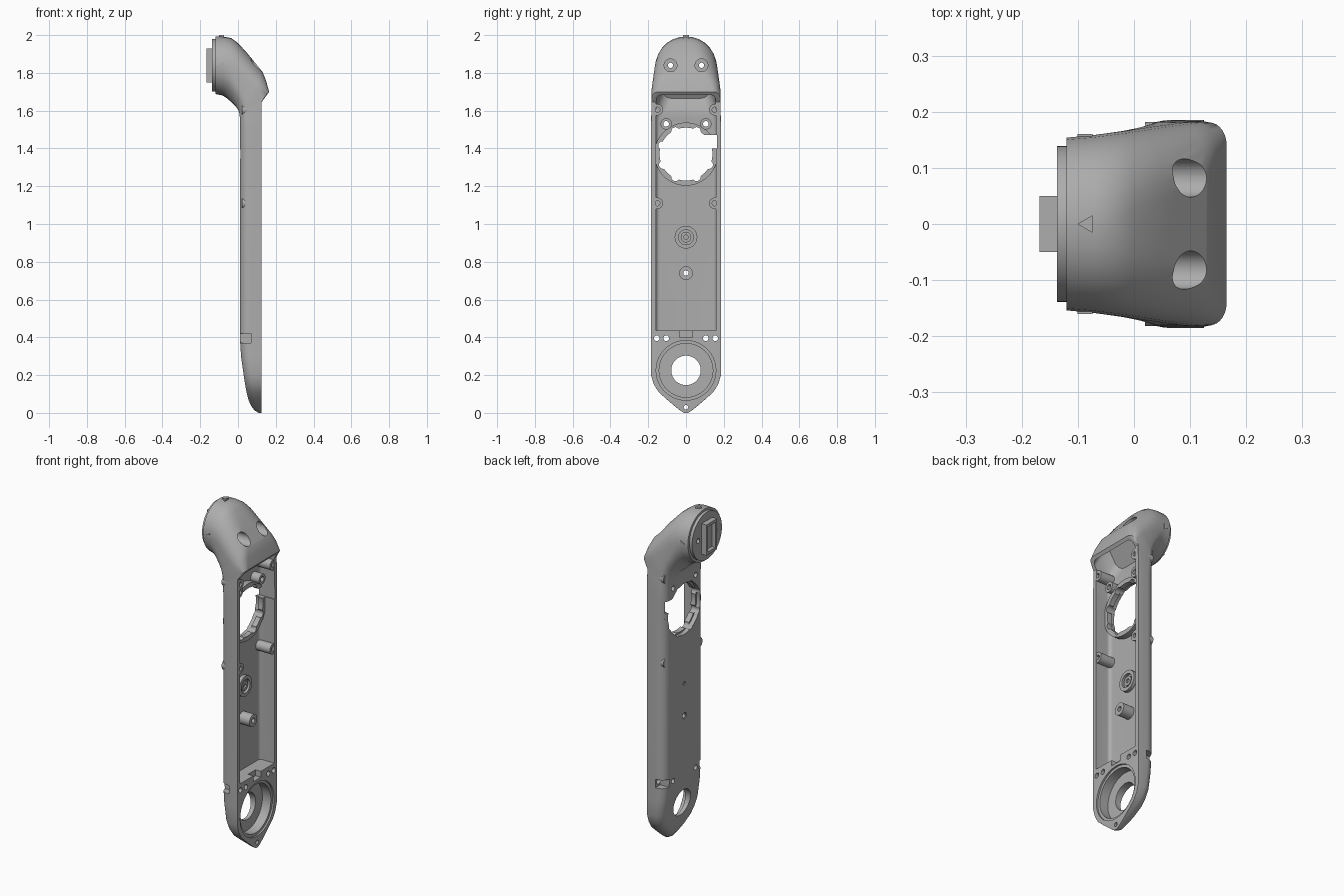
import bpy, bmesh, math
from mathutils import Matrix, Vector

if "Cube" in bpy.data.objects:
    bpy.data.objects.remove(bpy.data.objects["Cube"], do_unlink=True)

grey = bpy.data.materials.new("grey_plastic")
grey.use_nodes = True
COLOUR = (0.42, 0.42, 0.42, 1)
grey.diffuse_color = COLOUR
grey.node_tree.nodes["Principled BSDF"].inputs["Base Color"].default_value = COLOUR


def finish(name, bm):
    bmesh.ops.recalc_face_normals(bm, faces=bm.faces)
    mesh = bpy.data.meshes.new(name)
    bm.to_mesh(mesh)
    bm.free()
    mesh.materials.append(grey)
    ob = bpy.data.objects.new(name, mesh)
    bpy.context.collection.objects.link(ob)
    return ob


def section(tx, tz, bx, bz, w, rt, rb, n=8):
    """Rounded rectangle spanning from (bx, bz) to (tx, tz), half width w."""
    low, high = Vector((bx, 0, bz)), Vector((tx, 0, tz))
    size = (high - low).length
    axis = (high - low) / size
    half = size / 2
    rt, rb = min(rt, w * .98, half * .98), min(rb, w * .98, size * .9)
    rb = min(rb, size - rt - .0005)
    pts = []
    for i, (su, sv, r) in enumerate(((1, 1, rt), (-1, 1, rb), (-1, -1, rb), (1, -1, rt))):
        for k in range(n):
            a = math.pi / 2 * (i + k / (n - 1))
            u = su * (half - r) + r * math.cos(a)
            v = sv * (w - r) + r * math.sin(a)
            pts.append(low + axis * (half + u) + Vector((0, v, 0)))
    return pts


def loft(name, sections):
    bm = bmesh.new()
    rings = [[bm.verts.new(p) for p in section(*s)] for s in sections]
    for a, b in zip(rings, rings[1:]):
        for i in range(len(a)):
            j = (i + 1) % len(a)
            bm.faces.new((a[i], a[j], b[j], b[i]))
    bm.faces.new(rings[0])
    bm.faces.new(rings[-1])
    return finish(name, bm)


def rod(name, y, z, x0, x1, r, sides=48):
    bm = bmesh.new()
    m = Matrix.Translation(((x0 + x1) / 2, y, z)) @ Matrix.Rotation(math.pi / 2, 4, 'Y')
    bmesh.ops.create_cone(bm, cap_ends=True, segments=sides, radius1=r, radius2=r,
                          depth=x1 - x0, matrix=m)
    return finish(name, bm)


def box(name, x0, x1, y0, y1, z0, z1):
    bm = bmesh.new()
    m = Matrix.Translation(((x0 + x1) / 2, (y0 + y1) / 2, (z0 + z1) / 2))
    bmesh.ops.create_cube(bm, size=1, matrix=m @ Matrix.Diagonal((x1 - x0, y1 - y0, z1 - z0, 1)))
    return finish(name, bm)


def combine(ob, other, how='DIFFERENCE'):
    mod = ob.modifiers.new("cut", 'BOOLEAN')
    mod.operation, mod.solver, mod.object = how, 'EXACT', other
    bpy.ops.object.select_all(action='DESELECT')
    bpy.context.view_layer.objects.active = ob
    ob.select_set(True)
    bpy.ops.object.modifier_apply(modifier=mod.name)
    bpy.data.objects.remove(other, do_unlink=True)


def tube(name, y, z, x0, x1, r, hole, floor=None):
    ob = rod(name, y, z, x0, x1, r, 32)
    start = x0 - .01 if floor is None else floor
    combine(ob, rod("bore", y, z, start, x1 + .01, hole, 24))
    return ob


# outer skin: round head, bent neck, long arm, tapered foot
RIM, BACK = .125, .01
skin = [
    (-.12, 1.992, -.12, 1.688, .154, .152, .152),
    (-.07, 1.991, -.08, 1.68, .158, .15, .15),
    (-.035, 1.984, -.055, 1.663, .162, .15, .14),
    (.0, 1.958, -.03, 1.64, .166, .14, .12),
    (.05, 1.903, -.01, 1.62, .172, .125, .1),
    (.13, 1.805, .003, 1.6, .18, .09, .07),
    (.148, 1.76, .006, 1.59, .182, .065, .06),
    (.165, 1.7, .009, 1.575, .181, .04, .05),
    (RIM, 1.645, BACK, 1.55, .183, .002, .05),
]
skin += [(RIM, z, x, z, w, .001, .05) for z, w, x in (
    (1.5, .185, BACK), (.4, .185, BACK), (.3, .185, .016), (.2, .185, .03),
    (.15, .17, .038), (.11, .145, .045), (.07, .1, .055), (.04, .065, .068),
    (.015, .034, .085), (0, .012, .11))]
shell = loft("arm_shell", skin)

# long open cavity reaching up under the head lip
combine(shell, loft("cavity", [
    (.2, .435, .03, .435, .16, .002, .02),
    (.2, 1.55, .03, 1.55, .16, .002, .02),
    (.152, 1.685, .034, 1.59, .157, .03, .03),
    (.115, 1.775, .025, 1.615, .145, .05, .05),
    (.08, 1.795, .0, 1.665, .125, .05, .05)]))

# raised ring round the large opening
MAIN = 1.37
ring = rod("ring", 0, MAIN, .02, .065, .167, 64)
combine(ring, rod("bore", 0, MAIN, 0, .1, .14, 64))
combine(shell, ring, 'UNION')
combine(shell, rod("main_bore", 0, MAIN, -.1, .2, .136, 64))
combine(shell, rod("back_bore", 0, MAIN, -.1, .035, .15, 64))
for deg in (20, 65, 115, 160, 205, 245, 295, 335):
    a = math.radians(deg)
    combine(shell, rod("scallop", .133 * math.cos(a), MAIN + .133 * math.sin(a), -.1, .2, .022, 20))
combine(shell, box("side_gap", .0, .2, .08, .165, MAIN + .03, MAIN + .1))

# stepped bearing seat in the foot
SEAT = .225
for r, x in ((.158, .115), (.142, .06), (.078, -.1)):
    combine(shell, rod("seat_bore", 0, SEAT, x, .2, r, 64))
combine(shell, rod("foot_hole", 0, .03, -.1, .2, .012, 20))
combine(shell, box("rib_gap", .09, .2, -.035, .035, .4, .44))

# through holes in floor and divider, plus edge notches
for y, z, r in ((0, .93, .012), (0, .74, .018)):
    combine(shell, rod("hole", y, z, -.1, .2, r, 24))
for s in (-1, 1):
    for y, z in ((.105, .395), (.155, .395), (.105, 1.53)):
        combine(shell, rod("hole", s * y, z, -.1, .2, .015, 24))
    combine(shell, box("notch", -.05, .07, *sorted((s * .14, s * .25)), .37, .42))
    # head screw recesses
    combine(shell, rod("recess", s * .082, 1.84, .03, .3, .034, 40))
    combine(shell, rod("screw_hole", s * .082, 1.84, -.3, .3, .014, 24))

# round end plate and framed connector
plate = rod("end_plate", 0, 1.84, -.137, -.115, .139, 64)
for s in (-1, 1):
    combine(plate, rod("hole", s * .082, 1.84, -.3, .3, .014, 24))
connector = box("connector_frame", -.168, -.13, -.05, .05, 1.75, 1.93)
combine(connector, box("slot", -.2, -.145, -.034, .034, 1.766, 1.914))

# screw bosses
parts = [shell, plate, connector]
for s, side in ((-1, "right"), (1, "left")):
    for label, z in (("upper", 1.605), ("middle", 1.11)):
        parts.append(tube(f"{label}_boss_{side}", s * .152, z, .02, .122, .03, .014, .07))
    parts.append(tube(f"ring_boss_{side}", s * .105, 1.53, .015, .085, .03, .015))
parts.append(tube("wide_boss", 0, .93, .015, .05, .06, .04, .035))
parts.append(tube("wide_boss_core", 0, .93, .015, .045, .028, .012))
parts.append(tube("tall_boss", 0, .74, .015, .1, .036, .014))

# small alignment arrows on the head rim
for name, deg in (("top", 0), ("left", -90), ("right", 90)):
    bm = bmesh.new()
    turn = Matrix.Translation((0, 0, 1.84)) @ Matrix.Rotation(math.radians(deg), 4, 'X')
    bmesh.ops.create_cone(bm, cap_ends=True, segments=3, radius1=.018, radius2=.018, depth=.02,
                          matrix=turn @ Matrix.Translation((-.083, 0, .15))
                          @ Matrix.Rotation(math.pi / 2, 4, 'Z'))
    parts.append(finish(f"arrow_{name}", bm))

# smooth round faces, keep machined edges sharp
bpy.ops.object.select_all(action='DESELECT')
for ob in parts:
    ob.select_set(True)
bpy.context.view_layer.objects.active = shell
bpy.ops.object.shade_smooth_by_angle(angle=math.radians(30))
